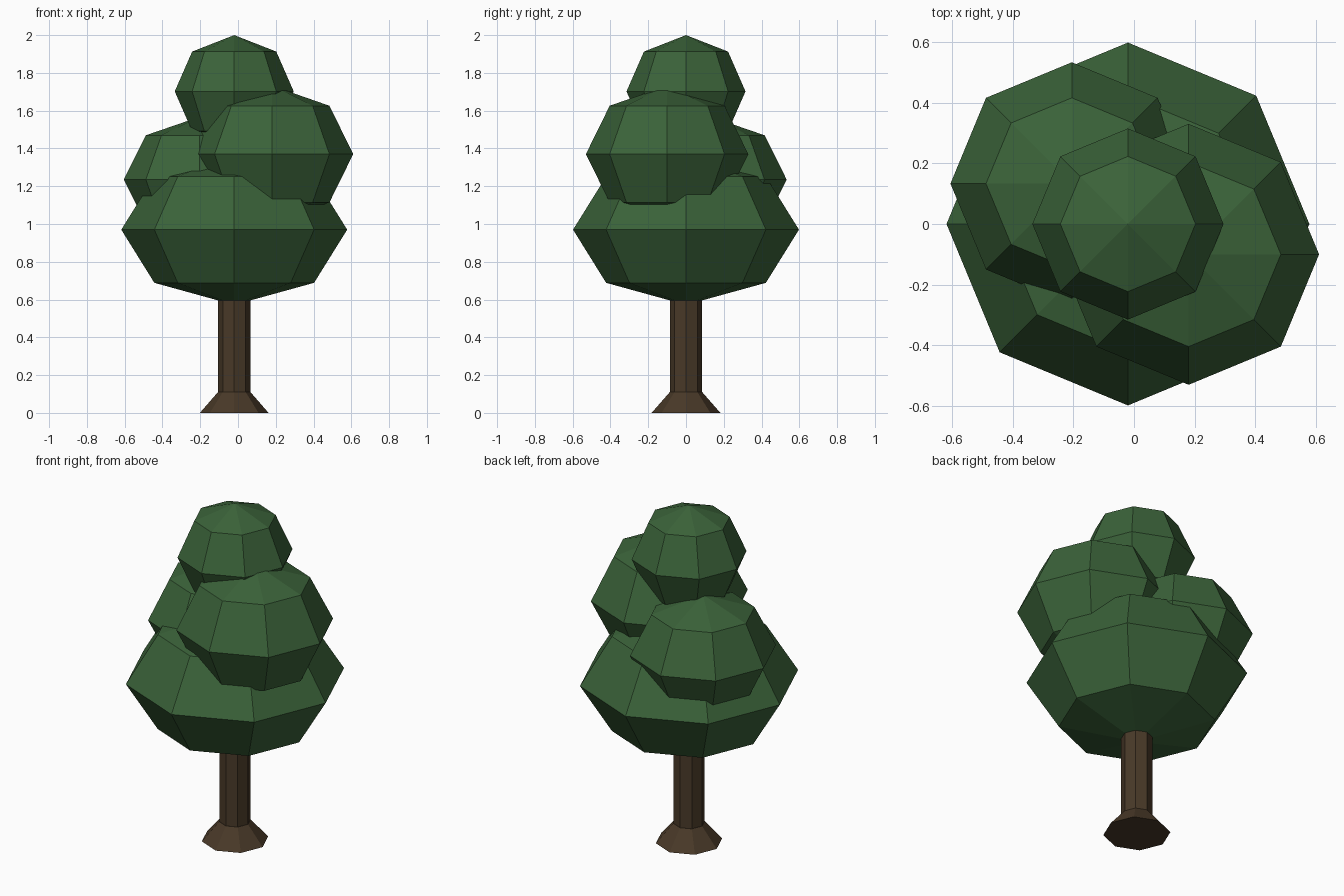
import bpy

if "Cube" in bpy.data.objects:
    bpy.data.objects.remove(bpy.data.objects["Cube"])

def material(name, rgb):
    m = bpy.data.materials.new(name)
    m.diffuse_color = (*rgb, 1)
    m.use_nodes = True
    m.node_tree.nodes["Principled BSDF"].inputs["Base Color"].default_value = m.diffuse_color
    return m

green = material("leaf green", (0.043, 0.123, 0.041))
brown = material("bark brown", (0.066, 0.041, 0.021))
CX = -0.02  # trunk axis

def finish(name, mat):
    ob = bpy.context.object
    ob.name = name
    ob.data.materials.append(mat)
    bpy.ops.object.transform_apply(location=False, rotation=False, scale=True)
    return ob

def foliage(name, centre, radius, half_height):
    # squashed eight-sided, four-ring ball with corners on the axes
    bpy.ops.mesh.primitive_uv_sphere_add(segments=8, ring_count=4, radius=1, location=centre)
    bpy.context.object.scale = (radius, radius, half_height)
    finish(name, green)

def post(name, r1, r2, z0, z1):
    # eight-sided tapered post
    bpy.ops.mesh.primitive_cone_add(vertices=8, radius1=r1, radius2=r2, depth=z1 - z0,
                                    location=(CX, 0, (z0 + z1) / 2))
    finish(name, brown)

# Trunk and flared foot
post("trunk", 0.085, 0.085, 0.1, 0.75)
post("trunk_foot", 0.182, 0.086, 0.0, 0.11)

# Foliage clumps
foliage("foliage_lower", (CX, 0, 0.97), 0.598, 0.398)
foliage("foliage_right", (0.18, -0.1, 1.37), 0.43, 0.362)
foliage("foliage_left", (-0.205, 0.133, 1.235), 0.4, 0.332)
foliage("foliage_top", (CX, 0, 1.702), 0.315, 0.298)
